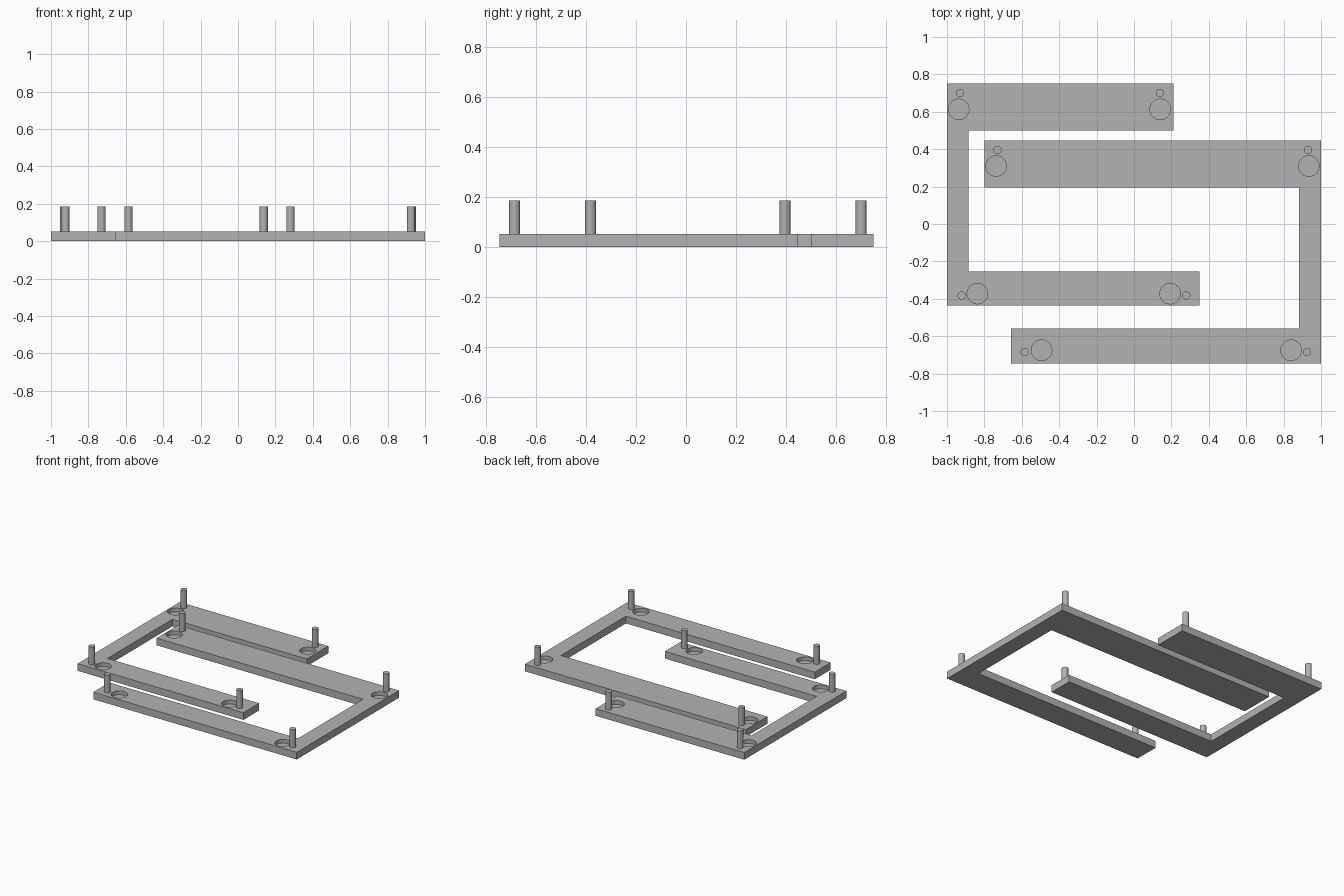
import bpy, bmesh

cube = bpy.data.objects.get("Cube")
if cube:
    bpy.data.objects.remove(cube, do_unlink=True)

THICK, HOLE_FLOOR, PEG_TOP = 0.053, 0.025, 0.185
HOLE_R, PEG_R = 0.055, 0.022

grey = bpy.data.materials.new("plain grey")
grey.use_nodes = True
colour = (0.45, 0.45, 0.45, 1)
grey.diffuse_color = colour
grey.node_tree.nodes["Principled BSDF"].inputs["Base Color"].default_value = colour


def extruded(name, outlines, z0, z1):
    """Raise each closed outline from z0 to z1 in one object."""
    bm = bmesh.new()
    for outline in outlines:
        face = bm.faces.new([bm.verts.new((x, y, z0)) for x, y in outline])
        top = bmesh.ops.extrude_face_region(bm, geom=[face])["geom"]
        verts = [v for v in top if isinstance(v, bmesh.types.BMVert)]
        bmesh.ops.translate(bm, verts=verts, vec=(0, 0, z1 - z0))
    bmesh.ops.recalc_face_normals(bm, faces=bm.faces)
    mesh = bpy.data.meshes.new(name)
    bm.to_mesh(mesh)
    bm.free()
    mesh.materials.append(grey)
    obj = bpy.data.objects.new(name, mesh)
    bpy.context.collection.objects.link(obj)
    return obj


def cylinders(name, centres, radius, sides, z0, z1):
    """Upright cylinders at the given centres, joined in one object."""
    bm = bmesh.new()
    for x, y in centres:
        made = bmesh.ops.create_cone(bm, cap_ends=True, segments=sides, radius1=radius,
                                     radius2=radius, depth=z1 - z0)
        bmesh.ops.translate(bm, verts=made["verts"], vec=(x, y, (z0 + z1) / 2))
    mesh = bpy.data.meshes.new(name)
    bm.to_mesh(mesh)
    bm.free()
    mesh.materials.append(grey)
    obj = bpy.data.objects.new(name, mesh)
    bpy.context.collection.objects.link(obj)
    return obj


def bracket(side, spine_out, spine_in, back_arm, front_arm, holes, pegs):
    """C-shaped plate with blind round pockets and standing pegs."""
    back_end, back_hi, back_lo = back_arm
    front_end, front_hi, front_lo = front_arm
    outline = [(spine_out, back_hi), (back_end, back_hi), (back_end, back_lo),
               (spine_in, back_lo), (spine_in, front_hi), (front_end, front_hi),
               (front_end, front_lo), (spine_out, front_lo)]
    plate = extruded(side + "_bracket", [outline], 0, THICK)

    # Blind pockets
    cutter = cylinders(side + "_pocket_cutter", holes, HOLE_R, 32, HOLE_FLOOR, THICK + 0.05)
    cutter.hide_render = True
    cut = plate.modifiers.new("pockets", "BOOLEAN")
    cut.operation, cut.solver, cut.object = "DIFFERENCE", "EXACT", cutter
    bpy.context.view_layer.objects.active = plate
    bpy.ops.object.modifier_apply(modifier=cut.name)
    bpy.data.objects.remove(cutter, do_unlink=True)

    # Pegs
    cylinders(side + "_pegs", pegs, PEG_R, 16, THICK - 0.005, PEG_TOP)


bracket("right", -1, -0.885, (0.21, 0.75, 0.50), (0.35, -0.255, -0.437),
        [(-0.937, 0.613), (0.14, 0.613), (-0.837, -0.372), (0.193, -0.372)],
        [(-0.93, 0.70), (0.138, 0.70), (-0.922, -0.382), (0.28, -0.382)])

bracket("left", 1, 0.882, (-0.80, 0.446, 0.196), (-0.657, -0.56, -0.745),
        [(-0.737, 0.31), (0.935, 0.31), (-0.494, -0.675), (0.84, -0.675)],
        [(-0.73, 0.396), (0.93, 0.396), (-0.585, -0.685), (0.925, -0.685)])
